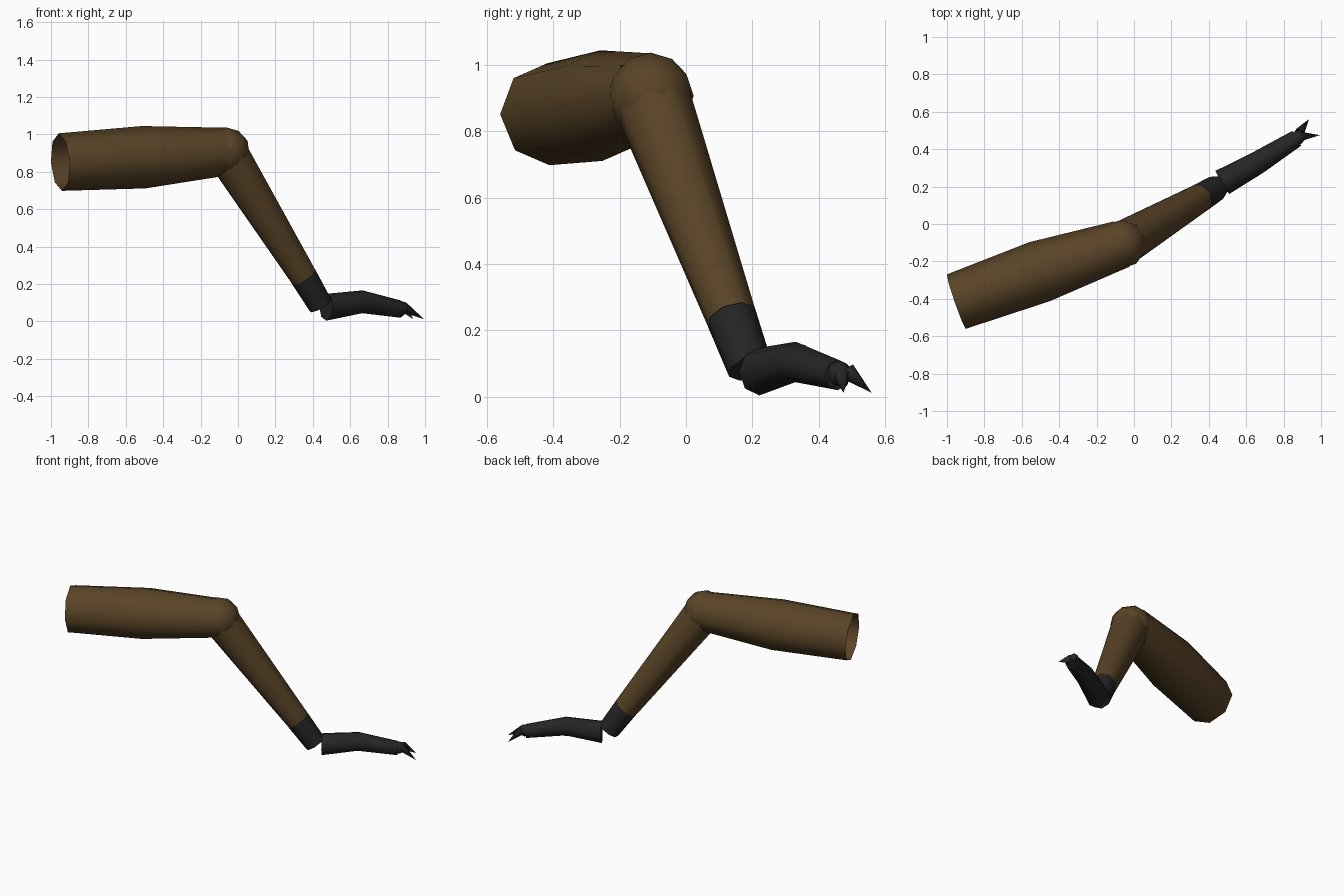
import bpy, bmesh, math
from mathutils import Vector

cube = bpy.data.objects.get("Cube")
if cube:
    bpy.data.objects.remove(cube, do_unlink=True)


def material(name, color):
    m = bpy.data.materials.new(name)
    m.use_nodes = True
    m.diffuse_color = color
    bsdf = m.node_tree.nodes["Principled BSDF"]
    bsdf.inputs["Base Color"].default_value = color
    bsdf.inputs["Roughness"].default_value = 0.9
    return m


BROWN = material("brown", (0.1, 0.057, 0.02, 1))
BLACK = material("charcoal", (0.018, 0.0185, 0.019, 1))


def finish(name, bm, mat):
    """Turn a bmesh into a smooth object with sharp rims."""
    mesh = bpy.data.meshes.new(name)
    bm.to_mesh(mesh)
    bm.free()
    mesh.materials.append(mat)
    ob = bpy.data.objects.new(name, mesh)
    bpy.context.collection.objects.link(ob)
    bpy.ops.object.select_all(action='DESELECT')
    ob.select_set(True)
    bpy.context.view_layer.objects.active = ob
    bpy.ops.object.shade_smooth_by_angle(angle=math.radians(60))
    return ob


def tube(name, rings, mat, sides=8, capped=True):
    """Loft a tube through (centre, radius) rings, with a vertex on top."""
    bm = bmesh.new()
    points = [Vector(c) for c, r in rings]
    axis = (points[-1] - points[0]).normalized()
    side = axis.cross(Vector((0, 0, 1))).normalized()
    up = side.cross(axis)
    loops = []
    for p, (c, r) in zip(points, rings):
        angles = [2 * math.pi * i / sides for i in range(sides)]
        loops.append([bm.verts.new(p + r * (side * math.cos(a) + up * math.sin(a)))
                      for a in angles])
    for a, b in zip(loops, loops[1:]):
        for i in range(sides):
            j = (i + 1) % sides
            bm.faces.new((a[i], a[j], b[j], b[i]))
    if capped:
        bm.faces.new(loops[0])
        bm.faces.new(loops[-1])
    bmesh.ops.remove_doubles(bm, verts=bm.verts, dist=0.0005)
    bmesh.ops.recalc_face_normals(bm, faces=bm.faces)
    return finish(name, bm, mat)


def ball(name, center, radius, mat):
    bm = bmesh.new()
    bmesh.ops.create_icosphere(bm, subdivisions=2, radius=radius)
    bmesh.ops.translate(bm, verts=bm.verts, vec=center)
    return finish(name, bm, mat)


def claw(name, base, tip, radius):
    """Pointed cone from base to tip."""
    bm = bmesh.new()
    a, b = Vector(base), Vector(tip)
    bmesh.ops.create_cone(bm, cap_ends=True, segments=6, radius1=radius,
                          radius2=0, depth=(b - a).length)
    turn = (b - a).to_track_quat('Z', 'Y').to_matrix()
    bmesh.ops.rotate(bm, verts=bm.verts, matrix=turn)
    bmesh.ops.translate(bm, verts=bm.verts, vec=(a + b) / 2)
    return finish(name, bm, BLACK)


# Joint positions along the leg
knee = (-0.065, -0.107, 0.908)
shin_end = (0.35, 0.137, 0.24)
ankle = (0.44, 0.193, 0.088)
toe = (0.87, 0.458, 0.066)

# Upper limb, open at the root
tube("thigh", [((-0.95, -0.415, 0.852), 0.154),
               ((-0.505, -0.255, 0.878), 0.167),
               (knee, 0.128)], BROWN, capped=False)
ball("knee", knee, 0.13, BROWN)

# Tapering lower limb and dark ankle sleeve
tube("shin", [(knee, 0.12), (shin_end, 0.077)], BROWN)
tube("ankle", [(shin_end, 0.077), (ankle, 0.069)], BLACK)

# Arched foot
tube("foot", [((0.472, 0.222, 0.076), 0.072),
              ((0.665, 0.33, 0.105), 0.061),
              (toe, 0.046)], BLACK)
ball("foot_joint", (0.66, 0.33, 0.104), 0.06, BLACK)
ball("toe_joint", (0.876, 0.462, 0.07), 0.038, BLACK)

# Pair of claws
claw("outer_claw", (0.888, 0.468, 0.075), (0.995, 0.475, 0.012), 0.028)
claw("inner_claw", (0.885, 0.49, 0.075), (0.936, 0.56, 0.012), 0.028)
